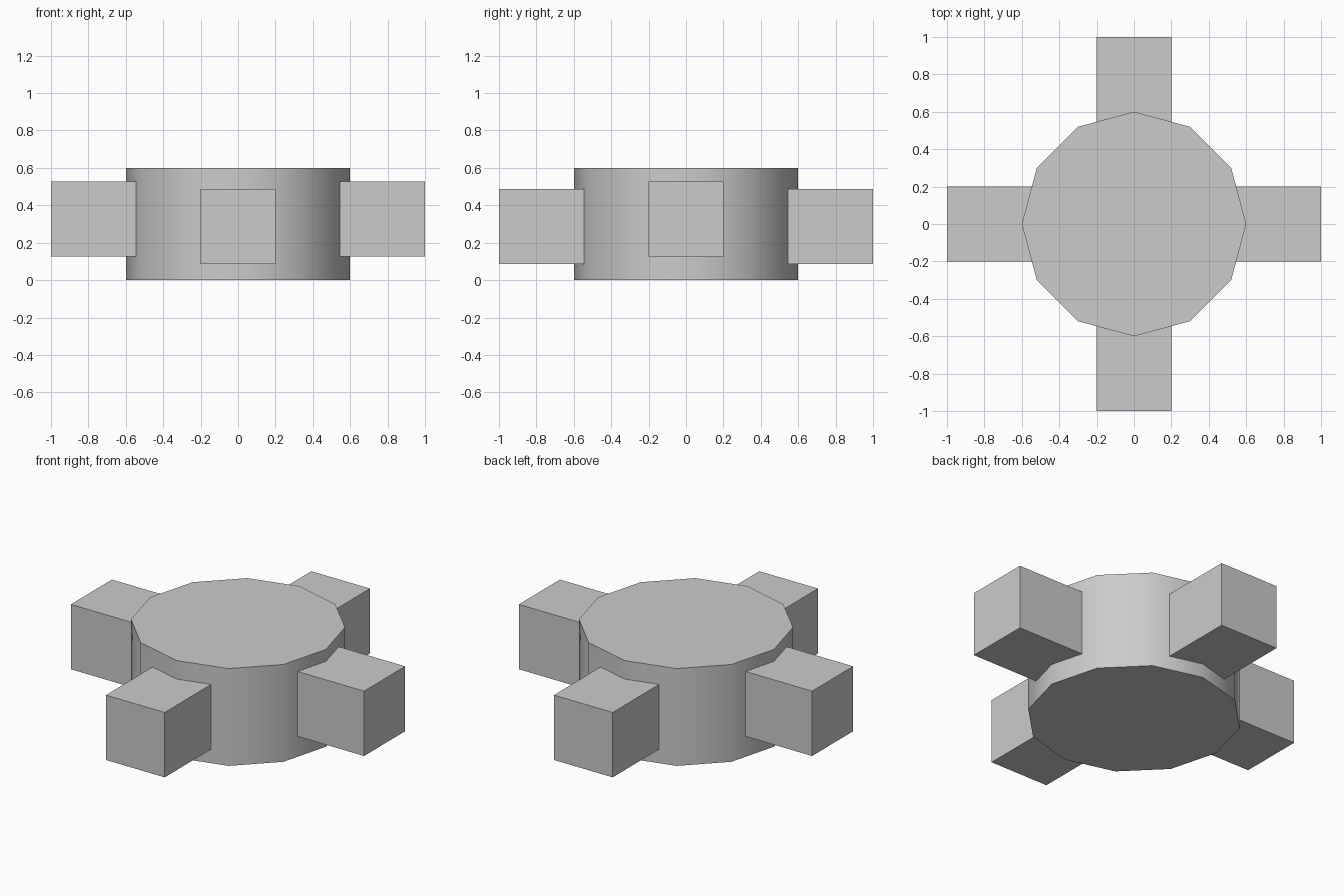
import bpy
import math

if "Cube" in bpy.data.objects:
    bpy.data.objects.remove(bpy.data.objects["Cube"])

# Twelve-sided hub, smooth around the side with a vertex on each axis
bpy.ops.mesh.primitive_cylinder_add(vertices=12, radius=0.6, depth=0.6, location=(0, 0, 0.3))
hub = bpy.context.object
hub.name = "hub"
bpy.ops.object.shade_smooth_by_angle(angle=math.radians(40))


def crossbar(name, size, z):
    """Square bar passing through the hub."""
    bpy.ops.mesh.primitive_cube_add(size=1, location=(0, 0, z))
    bar = bpy.context.object
    bar.name = name
    bar.scale = size
    bpy.ops.object.transform_apply(location=False, rotation=False, scale=True)


# Two crossing bars at slightly different heights
crossbar("side_to_side_bar", (2.0, 0.4, 0.4), 0.326)
crossbar("front_to_back_bar", (0.4, 2.0, 0.4), 0.286)
